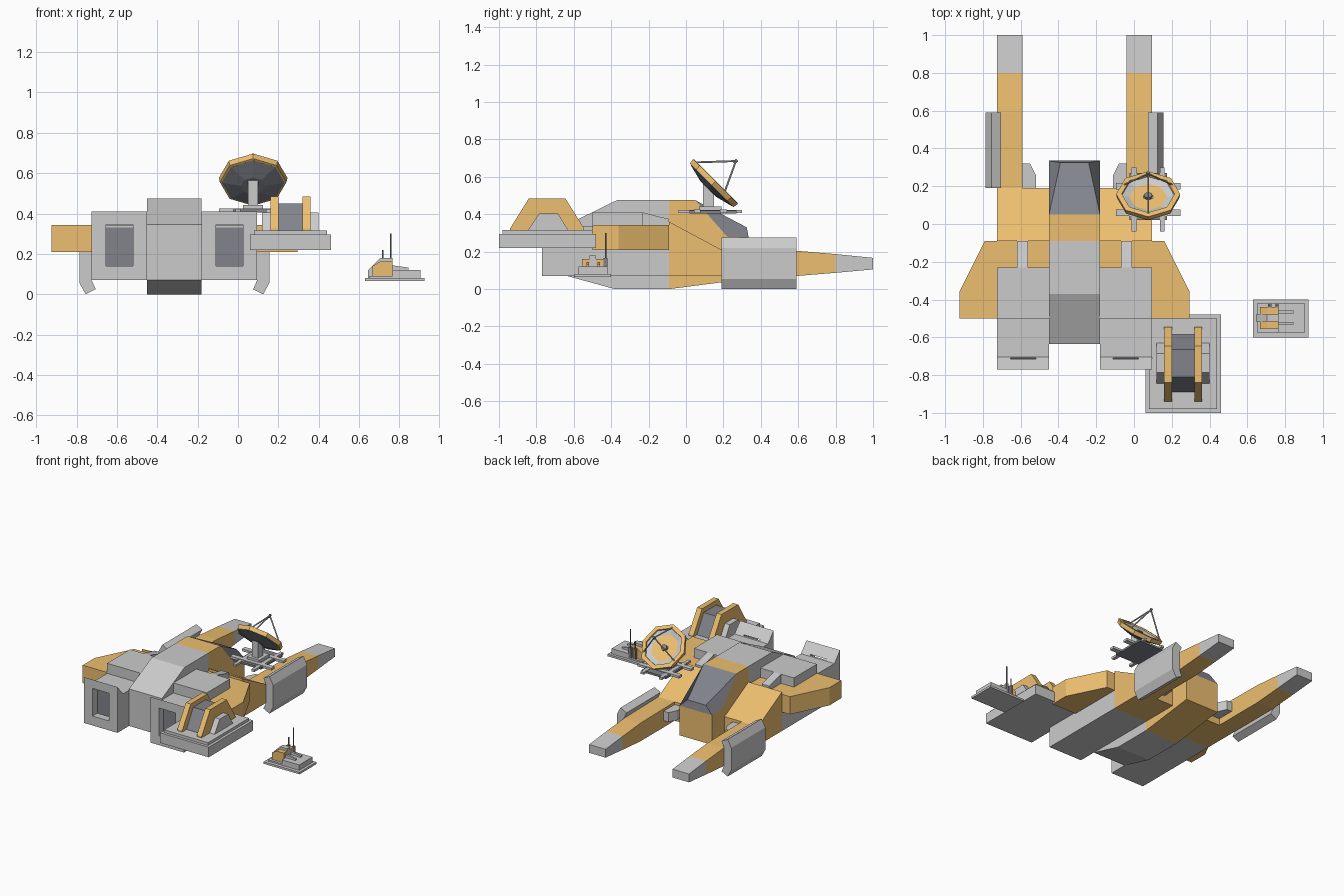
import bpy, bmesh, math
from mathutils import Vector, Matrix

if "Cube" in bpy.data.objects:
    bpy.data.objects.remove(bpy.data.objects["Cube"])

CX = -0.315  # ship centre line


def material(name, rgb):
    m = bpy.data.materials.new(name)
    m.diffuse_color = (*rgb, 1)
    m.use_nodes = True
    m.node_tree.nodes["Principled BSDF"].inputs["Base Color"].default_value = m.diffuse_color
    return m


YELLOW = material("yellow_paint", (0.85, 0.52, 0.16))
DARK = material("dark_grey", (0.22, 0.23, 0.26))


def finish(name, bm, mat=None, cx=0, mirror=False):
    bmesh.ops.recalc_face_normals(bm, faces=bm.faces)
    me = bpy.data.meshes.new(name)
    bm.to_mesh(me)
    bm.free()
    ob = bpy.data.objects.new(name, me)
    ob.location.x = cx
    bpy.context.collection.objects.link(ob)
    if mat:
        me.materials.append(mat)
    if mirror:
        ob.modifiers.new("mirror", 'MIRROR').use_mirror_merge = False
    return ob


def prism(name, pts, axis, lo, hi, mat=None, cx=0, mirror=False):
    """Extrude a 2D profile along an axis from lo to hi."""
    place = {'x': lambda a, b, t: (t, a, b),
             'y': lambda a, b, t: (a, t, b),
             'z': lambda a, b, t: (a, b, t)}[axis]
    bm = bmesh.new()
    rings = [[bm.verts.new(place(a, b, t)) for a, b in pts] for t in (lo, hi)]
    n = len(pts)
    bm.faces.new(rings[0])
    bm.faces.new(rings[1][::-1])
    for i in range(n):
        j = (i + 1) % n
        bm.faces.new((rings[0][i], rings[0][j], rings[1][j], rings[1][i]))
    return finish(name, bm, mat, cx, mirror)


def box(name, x0, x1, y0, y1, z0, z1, mat=None, cx=0, mirror=False):
    return prism(name, [(x0, y0), (x1, y0), (x1, y1), (x0, y1)], 'z', z0, z1, mat, cx, mirror)


def rod(name, a, b, r, mat=None, sides=6):
    a, b = Vector(a), Vector(b)
    bm = bmesh.new()
    bmesh.ops.create_cone(bm, cap_ends=True, segments=sides, radius1=r, radius2=r, depth=(b - a).length)
    rot = (b - a).to_track_quat('Z', 'Y').to_matrix().to_4x4()
    bm.transform(Matrix.Translation((a + b) / 2) @ rot)
    return finish(name, bm, mat)


# --- Ship: central hull ---
prism("rear_hull", [(-.635, .07), (-.38, 0), (-.09, 0), (-.09, .475), (-.37, .475), (-.635, .345)],
      'x', -.135, .135, cx=CX)
prism("front_hull", [(-.09, 0), (.335, .055), (.335, .275), (.22, .28), (.05, .475), (-.09, .475)],
      'x', -.135, .135, YELLOW, CX)

# Canopy, tapering to the nose
bm = bmesh.new()
sides = [[bm.verts.new((s * x, y, z)) for x, y, z in
          ((.135, .05, .475), (.135, .22, .28), (.135, .335, .275), (.075, .325, .33))] for s in (-1, 1)]
bm.faces.new(sides[0])
bm.faces.new(sides[1])
for i in range(4):
    j = (i + 1) % 4
    bm.faces.new((sides[0][i], sides[0][j], sides[1][j], sides[1][i]))
finish("canopy", bm, DARK, CX)

# --- Ship: mirrored side parts ---
nacelle = prism("engine_nacelle", [(-.77, .07), (-.09, .07), (-.09, .335), (-.23, .335), (-.23, .41), (-.5, .41),
                                   (-.5, .335), (-.705, .335), (-.77, .41)], 'x', .135, .41, None, CX, True)
cutter = box("nozzle_cutter", .205, .34, -.8, -.71, .14, .345, None, CX, True)
cutter.hide_render = True
cutter.hide_viewport = True
cut = nacelle.modifiers.new("nozzle", 'BOOLEAN')
cut.operation, cut.object, cut.solver = 'DIFFERENCE', cutter, 'EXACT'
box("nozzle_plate", .205, .34, -.715, -.705, .14, .33, DARK, CX, True)
prism("shoulder", [(-.09, .07), (.19, .07), (.19, .21), (-.09, .36)], 'x', .135, .41, YELLOW, CX, True)
prism("intake_rib", [(-.23, .33), (-.09, .33), (-.09, .375), (-.155, .39), (-.23, .41)],
      'x', .245, .305, None, CX, True)
prism("wing", [(.135, -.5), (.61, -.5), (.61, -.36), (.475, -.09), (.135, -.09)],
      'z', .21, .342, YELLOW, CX, True)
prism("prong", [(.19, .07), (.59, .07), (.8, .087), (.8, .187), (.59, .205), (.19, .21)],
      'x', .275, .41, YELLOW, CX, True)
prism("prong_tip", [(.8, .087), (1, .105), (1, .167), (.8, .187)], 'x', .275, .41, None, CX, True)
prism("inner_bracket", [(.205, .19), (.275, .19), (.275, .32), (.235, .32), (.205, .26)],
      'z', .12, .19, None, CX, True)
prism("side_pod", [(.39, .025), (.44, 0), (.47, .055), (.47, .22), (.44, .275), (.39, .25), (.41, .21), (.41, .07)],
      'y', .19, .59, None, CX, True)

# --- Dish station: base ---
DX, DY = .075, .15
box("dish_base", -.025, .175, .02, .27, .405, .42, DARK)
for k, y in enumerate((.06, .2)):
    box(f"base_crossbar_{k}", -.095, .245, y - .018, y + .018, .408, .425)
for k, x in enumerate((0, .15)):
    box(f"base_leg_{k}", x - .012, x + .012, -.04, .3, .406, .422)
box("pedestal_foot", .025, .125, .07, .19, .42, .442)
box("pedestal", .05, .1, .09, .15, .44, .57)

# Dish: octagonal rings spun around a tilted axis
TILT = Matrix.Translation((DX, DY, .568)) @ Matrix.Rotation(-math.pi / 4, 4, 'X')


def dish_shell(name, profile, mat=None):
    bm = bmesh.new()
    rings = [[bm.verts.new((r * math.sin(i * math.pi / 4), r * math.cos(i * math.pi / 4), h)) for i in range(8)]
             for r, h in profile]
    for a, b in zip(rings, rings[1:]):
        for i in range(8):
            j = (i + 1) % 8
            bm.faces.new((a[i], a[j], b[j], b[i]))
    bm.faces.new(rings[0])
    bm.faces.new(rings[-1][::-1])
    bm.transform(TILT)
    return finish(name, bm, mat)


dish_shell("dish_rim", [(.15, -.02), (.165, -.018), (.17, .012), (.14, .014), (.135, -.01)], YELLOW)
dish_shell("dish_back", [(.06, -.045), (.155, -.021), (.15, -.015), (.06, -.03)], DARK)
dish_shell("dish_bowl", [(.06, -.028), (.14, -.01), (.14, .005), (.095, -.012), (.06, -.022)])
dish_shell("dish_hub", [(.022, -.03), (.022, .005)], DARK)
apex = TILT @ Vector((0, 0, .165))
for k in range(3):
    a = math.radians(120 * k)
    rod(f"feed_strut_{k}", TILT @ Vector((.145 * math.sin(a), .145 * math.cos(a) * (-1), .01)), apex, .005)
rod("feed_tip", TILT @ Vector((0, 0, .15)), TILT @ Vector((0, 0, .175)), .009, DARK)

# --- Bunker on a square pad ---
box("bunker_pad", .06, .46, -1, -.48, .22, .295)
box("bunker_step", .08, .44, -.98, -.5, .295, .315)
for k, x in enumerate((.16, .32)):
    prism(f"bunker_frame_{k}", [(-.94, .315), (-.94, .325), (-.84, .485), (-.645, .485), (-.545, .325), (-.545, .315)],
          'x', x, x + .04, YELLOW)
prism("bunker_core", [(-.89, .315), (-.81, .45), (-.665, .45), (-.585, .315)], 'x', .2, .32, DARK)
for k, x in enumerate((.12, .36)):
    prism(f"bunker_side_{k}", [(-.845, .315), (-.785, .405), (-.685, .405), (-.63, .315)], 'x', x, x + .04)

# --- Small turret on a pad ---
box("turret_pad", .63, .925, -.6, -.4, .065, .08)
box("turret_step", .765, .905, -.575, -.42, .08, .12)
box("turret_floor", .65, .765, -.575, -.42, .08, .09)
for k, y in enumerate((-.555, -.48)):
    prism(f"turret_block_{k}", [(.667, .08), (.765, .08), (.765, .162), (.705, .162), (.667, .14)],
          'y', y, y + .04, YELLOW)
prism("turret_spine", [(.645, .08), (.765, .08), (.765, .18), (.705, .18), (.645, .12)], 'y', -.517, -.48)
for k, y in enumerate((-.533, -.473)):
    prism(f"barrel_{k}", [(.75, .115), (.845, .115), (.845, .132), (.75, .145)], 'y', y, y + .014)
rod("tall_antenna", (.757, -.43, .1), (.757, -.43, .3), .004, DARK)
rod("short_antenna", (.718, -.43, .1), (.718, -.43, .22), .004, DARK)
for k, x in enumerate((.757, .718)):
    box(f"antenna_foot_{k}", x - .009, x + .009, -.441, -.421, .08, .165, DARK)
